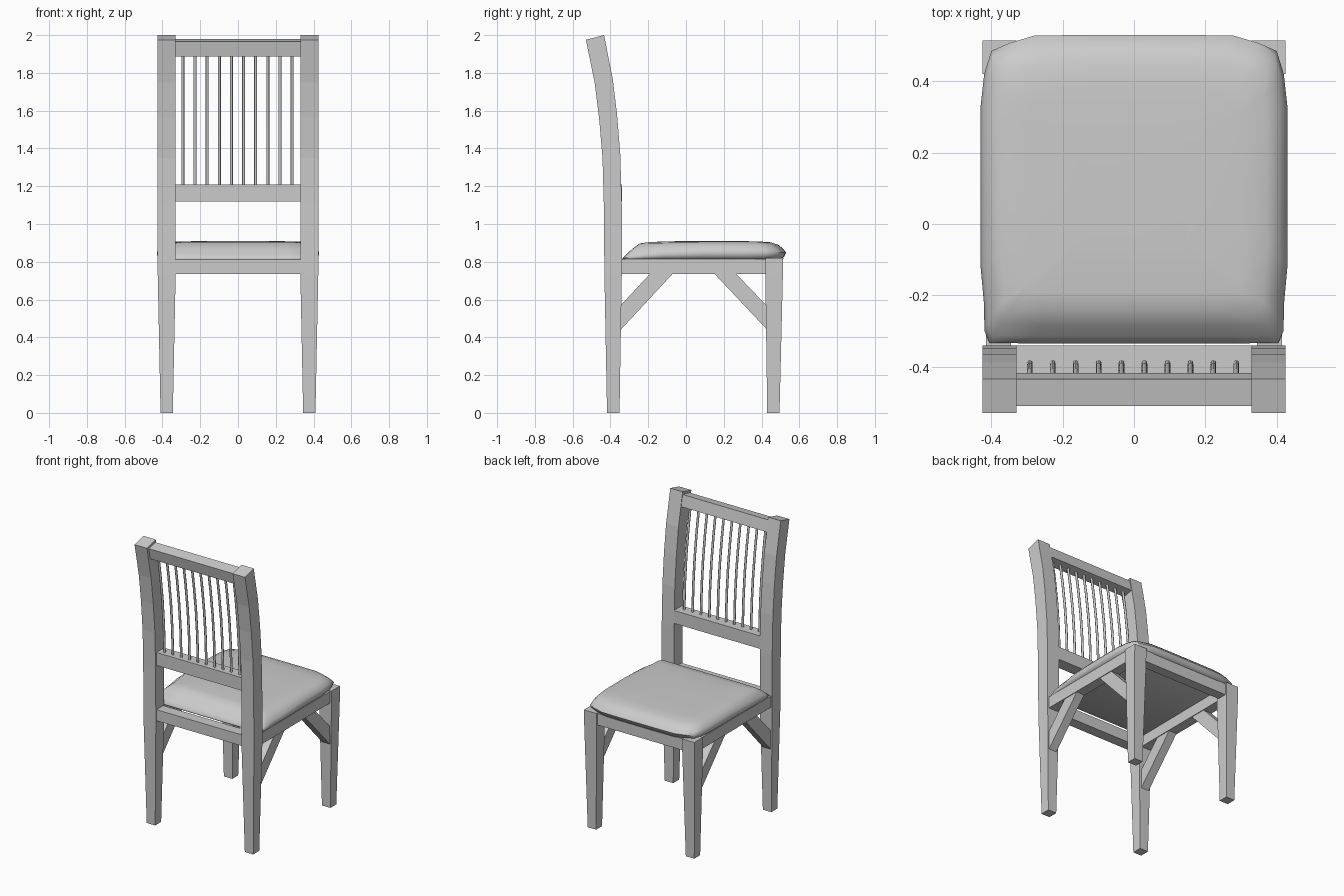
import bpy, bmesh, math

if "Cube" in bpy.data.objects:
    bpy.data.objects.remove(bpy.data.objects["Cube"])


def finish(name, bm, smooth=None):
    bmesh.ops.recalc_face_normals(bm, faces=bm.faces)
    me = bpy.data.meshes.new(name)
    bm.to_mesh(me)
    bm.free()
    ob = bpy.data.objects.new(name, me)
    bpy.context.collection.objects.link(ob)
    if smooth:
        bpy.ops.object.select_all(action='DESELECT')
        ob.select_set(True)
        bpy.context.view_layer.objects.active = ob
        bpy.ops.object.shade_smooth_by_angle(angle=math.radians(smooth))
    return ob


def loft(name, rings, smooth=None):
    """Skin a list of equal-length closed rings and cap both ends."""
    bm = bmesh.new()
    rows = [[bm.verts.new(p) for p in r] for r in rings]
    n = len(rows[0])
    for a, b in zip(rows, rows[1:]):
        for i in range(n):
            j = (i + 1) % n
            bm.faces.new((a[i], a[j], b[j], b[i]))
    bm.faces.new(rows[0])
    bm.faces.new(rows[-1])
    return finish(name, bm, smooth)


def prism(name, profile, x0, x1):
    """Extrude a (y, z) profile along x."""
    return loft(name, [[(x, y, z) for y, z in profile] for x in (x0, x1)])


def box(name, x0, x1, y0, y1, z0, z1):
    return prism(name, [(y0, z0), (y1, z0), (y1, z1), (y0, z1)], x0, x1)


def post(name, side, sections):
    """Sections: back y, back z, front y, front z, inner x, outer x."""
    loft(name, [[(side * xi, yb, zb), (side * xo, yb, zb),
                 (side * xo, yf, zf), (side * xi, yf, zf)]
                for yb, zb, yf, zf, xi, xo in sections])


XI, XO = 0.33, 0.425
back_sections = [
    (-0.418, 0, -0.352, 0, 0.345, 0.41),
    (-0.432, 0.735, -0.34, 0.735, XI, XO),
    (-0.435, 1.10, -0.34, 1.10, XI, XO),
    (-0.442, 1.35, -0.348, 1.37, XI, XO),
    (-0.460, 1.56, -0.365, 1.58, XI, XO),
    (-0.484, 1.75, -0.388, 1.77, XI, XO),
    (-0.530, 1.975, -0.434, 2.0, XI, XO)]
front_sections = [
    (0.43, 0, 0.495, 0, 0.345, 0.41),
    (0.42, 0.735, 0.513, 0.735, XI, XO),
    (0.42, 0.82, 0.515, 0.82, XI, XO)]

for side, tag in ((-1, "left"), (1, "right")):
    # legs and back posts
    post(f"back_post_{tag}", side, back_sections)
    post(f"front_leg_{tag}", side, front_sections)
    # side rail and diagonal braces
    box(f"side_rail_{tag}", side * 0.345, side * 0.415, -0.345, 0.425, 0.735, 0.815)
    prism(f"back_brace_{tag}", [(-0.35, 0.435), (-0.07, 0.737), (-0.19, 0.737), (-0.35, 0.565)],
          side * 0.35, side * 0.41)
    prism(f"front_brace_{tag}", [(0.425, 0.445), (0.15, 0.737), (0.265, 0.737), (0.425, 0.57)],
          side * 0.35, side * 0.41)

# cross rails
box("seat_rail_front", -XI, XI, 0.435, 0.503, 0.735, 0.815)
box("seat_rail_back", -XI, XI, -0.425, -0.35, 0.735, 0.812)
box("lower_back_rail", -XI, XI, -0.425, -0.34, 1.12, 1.21)
prism("top_back_rail", [(-0.51, 1.965), (-0.435, 1.98), (-0.418, 1.902), (-0.493, 1.887)], -XI, XI)

# curved spindles
path = [(-0.39, 1.20), (-0.398, 1.40), (-0.413, 1.58), (-0.436, 1.76), (-0.46, 1.91)]
for k in range(10):
    cx = -0.292 + k * 0.0643
    rings = [[(cx + 0.008 * math.cos(a * math.pi / 4), y + 0.008 * math.sin(a * math.pi / 4), z)
              for a in range(8)] for y, z in path]
    loft(f"spindle_{k + 1}", rings, 50)

# cushion: outline scaled through several heights, lower lip along the back
half = [(0.14, 0.53), (0.28, 0.528), (0.35, 0.507), (0.40, 0.485), (0.42, 0.42), (0.43, 0.33),
        (0.43, 0.1), (0.43, -0.12), (0.421, -0.22), (0.419, -0.30), (0.405, -0.333),
        (0.28, -0.335), (0.14, -0.335)]
outline = [(0, 0.53)] + half + [(0, -0.335)] + [(-x, y) for x, y in reversed(half)]
levels = [  # x scale, back y, front y, z at front, z at back
    (0.95, -0.33, 0.505, 0.812, 0.808),
    (0.985, -0.335, 0.52, 0.828, 0.812),
    (1.0, -0.335, 0.53, 0.848, 0.82),
    (0.98, -0.315, 0.515, 0.868, 0.84),
    (0.94, -0.285, 0.49, 0.889, 0.868),
    (0.87, -0.245, 0.45, 0.903, 0.897),
    (0.70, -0.19, 0.38, 0.908, 0.905),
    (0.35, -0.05, 0.24, 0.91, 0.909)]
rings = []
for sx, yb, yf, zf, zb in levels:
    ring = []
    for x, y in outline:
        t = (y + 0.335) / 0.865
        w = min(1, t / 0.35)
        ring.append((x * sx, yb + (yf - yb) * t, zb + (zf - zb) * w))
    rings.append(ring)
loft("seat_cushion", rings, 60)
